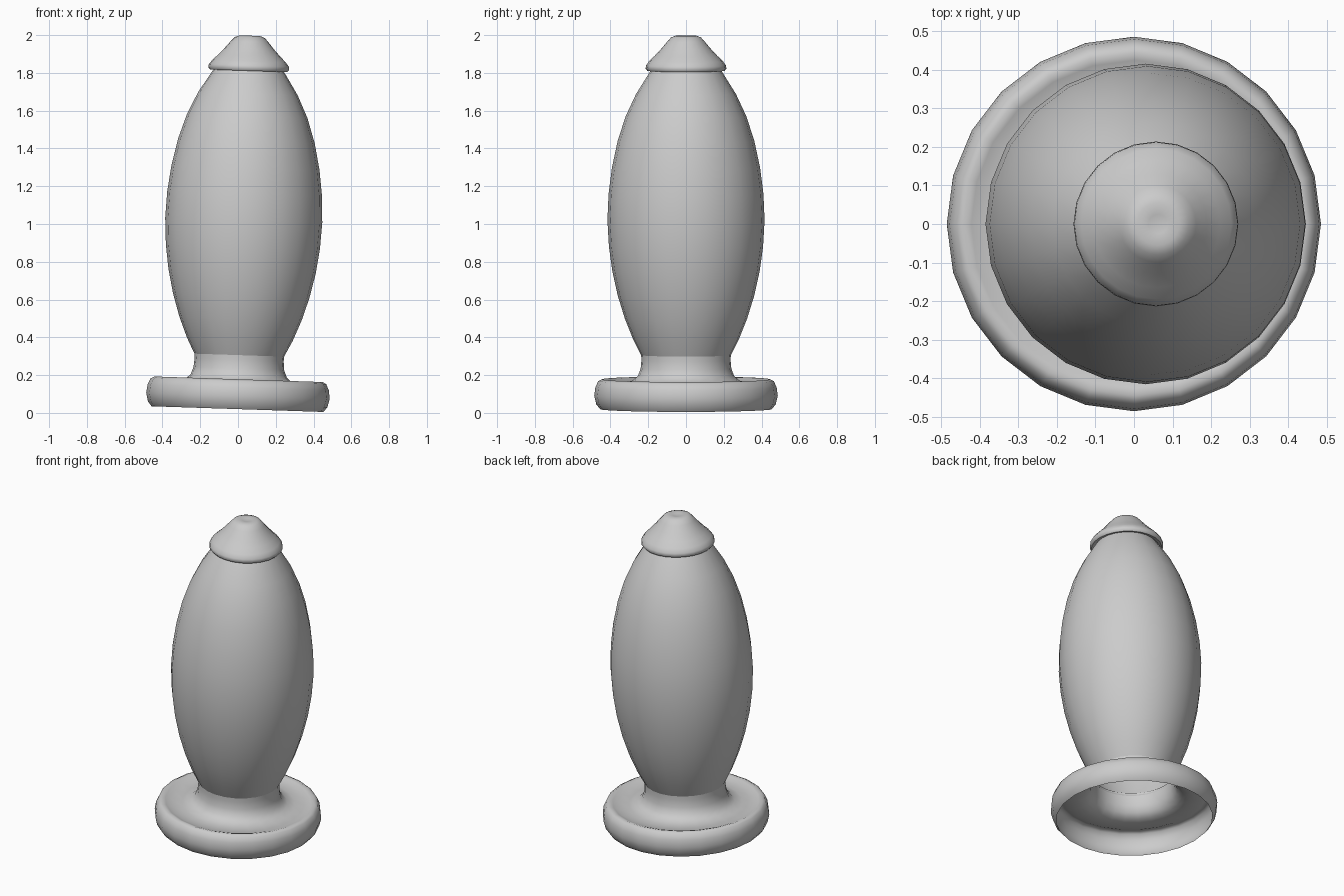
import bpy, bmesh, math
from mathutils import Matrix

cube = bpy.data.objects.get("Cube")
if cube:
    bpy.data.objects.remove(cube, do_unlink=True)

SIDES = 24
PIVOT = 0.1
LEAN = Matrix.Rotation(0.033, 4, "Y")

grey = bpy.data.materials.new("plain_grey")
grey.use_nodes = True
colour = (0.6, 0.6, 0.6, 1)
grey.diffuse_color = colour
grey.node_tree.nodes["Principled BSDF"].inputs["Base Color"].default_value = colour


def lathe(name, profile):
    """Spin (radius, height) points into a thin shell about the leaning axis."""
    bm = bmesh.new()
    pts = [bm.verts.new((r, 0, z - PIVOT)) for r, z in profile]
    edges = [bm.edges.new(pair) for pair in zip(pts, pts[1:])]
    bmesh.ops.spin(bm, geom=pts + edges, cent=(0, 0, 0), axis=(0, 0, 1),
                   angle=math.tau, steps=SIDES)
    bmesh.ops.remove_doubles(bm, verts=bm.verts[:], dist=0.0005)
    bmesh.ops.recalc_face_normals(bm, faces=bm.faces[:])
    # Open shells: make the normals face away from the axis
    side = max(bm.faces, key=lambda f: f.calc_center_median().xy.length)
    if side.normal.dot(side.calc_center_median()) < 0:
        bmesh.ops.reverse_faces(bm, faces=bm.faces[:])
    mesh = bpy.data.meshes.new(name)
    bm.to_mesh(mesh)
    bm.free()
    mesh.materials.append(grey)
    obj = bpy.data.objects.new(name, mesh)
    bpy.context.collection.objects.link(obj)
    obj.matrix_world = Matrix.Translation((0, 0, PIVOT)) @ LEAN
    bpy.ops.object.select_all(action="DESELECT")
    obj.select_set(True)
    bpy.context.view_layer.objects.active = obj
    bpy.ops.object.shade_smooth_by_angle(angle=math.radians(60))
    return obj


# Hollow foot: rounded rim, shallow dished top and flared neck
lathe("foot", [(0.455, 0.02), (0.475, 0.045), (0.486, 0.09), (0.48, 0.135),
               (0.465, 0.168), (0.445, 0.178), (0.425, 0.172), (0.4, 0.162),
               (0.33, 0.16), (0.285, 0.17), (0.255, 0.195), (0.24, 0.235),
               (0.236, 0.28), (0.238, 0.315)])

# Bulging body
lathe("body", [(0.232, 0.295), (0.28, 0.39), (0.324, 0.5), (0.361, 0.62),
               (0.39, 0.75), (0.408, 0.88), (0.416, 1.02), (0.41, 1.16),
               (0.392, 1.3), (0.362, 1.44), (0.32, 1.57), (0.264, 1.69),
               (0.195, 1.8), (0.16, 1.85)])

# Cap with rolled lower edge and dimpled tip
lathe("cap", [(0.18, 1.82), (0.205, 1.812), (0.214, 1.823), (0.212, 1.84),
              (0.195, 1.863), (0.165, 1.892), (0.13, 1.93), (0.1, 1.966),
              (0.08, 1.988), (0.055, 1.998), (0.025, 1.994), (0, 1.99)])
